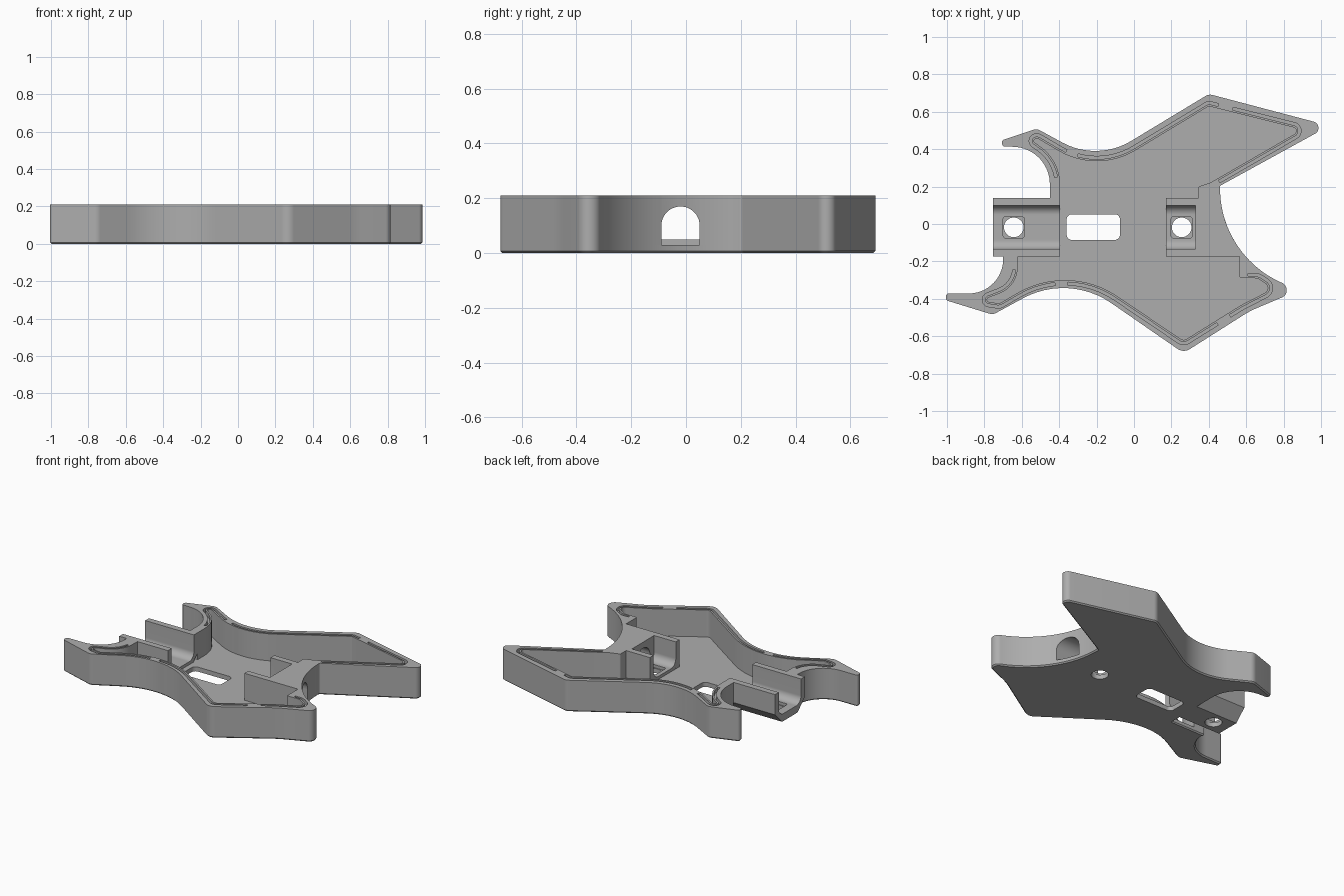
import bpy, bmesh, math
from mathutils import Vector

if "Cube" in bpy.data.objects:
    bpy.data.objects.remove(bpy.data.objects["Cube"])

TOP, FLOOR, CHANNEL_Z, MID_Y = 0.21, 0.03, 0.05, -0.018

grey = bpy.data.materials.new("plain_grey")
grey.use_nodes = True
grey.diffuse_color = (0.42, 0.42, 0.42, 1)
grey.node_tree.nodes["Principled BSDF"].inputs["Base Color"].default_value = (0.42, 0.42, 0.42, 1)
parts = []


def rounded(corners):
    """Closed outline from (x, y, radius) corners, each replaced by a tangent arc."""
    out, n = [], len(corners)
    for i, (x, y, r) in enumerate(corners):
        p = Vector((x, y))
        a = Vector(corners[i - 1][:2]) - p
        b = Vector(corners[(i + 1) % n][:2]) - p
        if r == 0:
            out.append(p)
            continue
        half = a.angle(b) / 2
        t = min(r / math.tan(half), 0.98 * min(a.length, b.length))
        a, b = a.normalized(), b.normalized()
        centre = p + (a + b).normalized() * t / math.cos(half)
        start, end = p + a * t - centre, p + b * t - centre
        sweep = math.pi - 2 * half
        steps = max(4, round(sweep / 0.09))
        for k in range(steps + 1):
            f = k / steps
            v = start * math.sin((1 - f) * sweep) + end * math.sin(f * sweep)
            out.append(centre + v / math.sin(sweep))
    return out


def box(x0, x1, y0, y1, r=0):
    return rounded([(x0, y0, r), (x0, y1, r), (x1, y1, r), (x1, y0, r)])


def offset(points, distance, closed):
    """Shift a clockwise path outward."""
    out, n = [], len(points)
    for i, p in enumerate(points):
        ahead = points[(i + 1) % n] if closed else points[min(i + 1, n - 1)]
        behind = points[i - 1] if closed else points[max(i - 1, 0)]
        d = (ahead - behind).normalized()
        out.append(p + Vector((-d.y, d.x)) * distance)
    return out


def skin(bm, levels):
    """Walls through a stack of (height, outline) levels; gives the end rings."""
    rings = [[bm.verts.new((p[0], p[1], z)) for p in pts] for z, pts in levels]
    for lower, upper in zip(rings, rings[1:]):
        for i in range(len(lower)):
            bm.faces.new((lower[i - 1], lower[i], upper[i], upper[i - 1]))
    return rings[0], rings[-1]


def cap(bm, rings):
    edges = [bm.edges.get((r[i - 1], r[i])) for r in rings for i in range(len(r))]
    bmesh.ops.triangle_fill(bm, edges=edges, use_beauty=True)


def solid(name, outer, low, high, holes=(), hole_low=None, chamfer=0, along_x=False):
    """Extruded outline with through holes, or pockets when hole_low is given."""
    bm = bmesh.new()
    levels = [(low, outer), (high, outer)]
    if chamfer:
        levels = [(low, offset(outer, -chamfer, True)), (low + chamfer, outer), (high, outer)]
    bottom, top = skin(bm, levels)
    start = low if hole_low is None else hole_low
    ends = [skin(bm, [(start, h), (high, h)]) for h in holes]
    cap(bm, [top] + [e[1] for e in ends])
    if hole_low is None:
        cap(bm, [bottom] + [e[0] for e in ends])
    else:
        cap(bm, [bottom])
        for e in ends:
            cap(bm, [e[0]])
    if along_x:
        for v in bm.verts:
            v.co = (v.co.z, v.co.x, v.co.y)
    bmesh.ops.recalc_face_normals(bm, faces=bm.faces)
    mesh = bpy.data.meshes.new(name)
    bm.to_mesh(mesh)
    bm.free()
    mesh.materials.append(grey)
    obj = bpy.data.objects.new(name, mesh)
    bpy.context.collection.objects.link(obj)
    parts.append(obj)
    return obj


# Concave right-hand edge, a circular arc
ARC_X, ARC_Y, ARC_R = 1.01, .19, .55


def edge_x(y):
    return ARC_X - math.sqrt(ARC_R ** 2 - (y - ARC_Y) ** 2)


def arc(a, b, steps):
    angles = [math.radians(a + (b - a) * k / steps) for k in range(steps + 1)]
    return [(ARC_X - ARC_R * math.cos(t), ARC_Y - ARC_R * math.sin(t), 0) for t in angles]


arc_top, arc_mid, arc_low = arc(0, 14.75, 5), arc(14.75, 30.6, 5), arc(30.6, 64.8, 10)

# Corner lists of the outer edge and the cavity edge, clockwise
upper_outer = [
    (-.45, .139, 0), (-.45, .405, .2), (-.70, .415, .012), (-.715, .445, .02),
    (-.52, .51, .05), (-.197, .334, .37), (.40, .695, .05), (1.045, .525, .035),
    (.458, .203, .012)]
lower_outer = [
    (.883, -.354, .043), (.62, -.465, .5), (.265, -.69, .06), (-.35, -.265, .45),
    (-.755, -.485, .05), (-1.005, -.408, .014), (-1.005, -.372, .014),
    (-.69, -.37, .19), (-.70, -.175, 0)]
upper_inner = [
    (-.395, .139, 0), (-.395, .34, .25), (-.555, .452, .012), (-.515, .457, .02),
    (-.197, .27, .4), (.40, .63, .02), (.90, .505, .02), (.41, .222, .03),
    (.345, .2, .01), (.345, .139, 0), (.17, .139, 0)]
lower_inner = [
    (.17, -.175, 0), (.565, -.175, 0), (.565, -.29, .01), (.66, -.29, .05),
    (.745, -.345, .03), (.57, -.435, .4), (.265, -.625, .03), (-.35, -.21, .5),
    (-.72, -.425, .03), (-.82, -.41, .012), (-.625, -.335, .15), (-.62, -.175, 0)]


# Broken groove in the rim, following the cavity edge
gaps = [Vector(g) for g in ((-.34, .36), (.48, .61), (.47, -.50), (-.39, -.30))]


def has_groove(p):
    beside_notch = .5 < p.x < .6 and p.y > -.3
    return ((p.y > .235 or p.y < -.24 and not beside_notch)
            and all((p - g).length > .03 for g in gaps))


def grooves(corners):
    edge = rounded(corners)
    runs = [[]]
    for p, q in zip(edge, edge[1:]):
        steps = max(1, round((q - p).length / .02))
        for k in range(steps):
            point = p.lerp(q, k / steps)
            if has_groove(point):
                runs[-1].append(point)
            elif runs[-1]:
                runs.append([])
    return [offset(r, .011, False) + offset(r, .026, False)[::-1] for r in runs if len(r) > 3]


# Floor plate with the long slot and one screw hole
def screw_hole(x):
    return box(x - .052, x + .052, MID_Y - .052, MID_Y + .052, .051)


floor_outline = rounded(upper_outer + arc_top + arc_mid[1:-1] + arc_low + lower_outer
                        + [(-.45, -.175, 0)])
slot = box(-.36, -.075, -.085, .052, .028)
solid("floor_plate", floor_outline, 0, FLOOR, [slot, screw_hole(.255)], chamfer=.008)

# Two grooved side walls
upper_wall = (upper_outer + arc_top + [(.33, .05, 0), (.33, .099, 0), (.17, .099, 0)]
              + upper_inner[::-1])
lower_wall = (arc_low + lower_outer + lower_inner[::-1]
              + [(.17, -.135, 0), (.33, -.135, 0), (.33, -.09, 0)])
for name, wall, inner in (("back_wall", upper_wall, upper_inner),
                          ("front_wall", lower_wall, lower_inner)):
    solid(name, rounded(wall), FLOOR, TOP, grooves(inner), hole_low=TOP - .025)

# Arched bridge over the tunnel, trimmed to the concave edge
angles = [math.pi * k / 20 for k in range(21)]
vault = [(-.02 - .07 * math.cos(a), .10 + .07 * math.sin(a)) for a in angles]
bridge = solid("tunnel_bridge", vault + [(y, TOP) for y, z in reversed(vault)],
               .33, .5, along_x=True)
for v in bridge.data.vertices:
    if v.co.x > .4:
        v.co.x = edge_x(v.co.y)

# Round-bottomed channels: mirrored rails and a middle strip with a square recess
rail = [Vector(p) for p in ((-.175, TOP), (-.175, .075), (-.10, 0), (-.076, 0))]
rail += rounded([(-.076, CHANNEL_Z, 0), (-.135, CHANNEL_Z, .049), (-.135, TOP, 0)])
mirrored_rail = [Vector((2 * MID_Y - p.x, p.y)) for p in rail]
for side, x0, x1, hole_x in (("left_end", -.755, -.395, -.643), ("right_end", .17, .33, .255)):
    solid(side + "_front_rail", rail, x0, x1, along_x=True)
    solid(side + "_back_rail", mirrored_rail, x0, x1, along_x=True)
    strip = box(x0, x1, -.076, .04)
    recess = box(hole_x - .057, hole_x + .057, MID_Y - .057, MID_Y + .057, .015)
    solid(side + "_recess_strip", strip, FLOOR, CHANNEL_Z, [recess])
solid("channel_base", box(-.755, -.395, -.076, .04), 0, FLOOR, [screw_hole(-.643)])

# Smooth curved walls, crisp edges
bpy.ops.object.select_all(action='DESELECT')
for obj in parts:
    obj.select_set(True)
bpy.context.view_layer.objects.active = parts[0]
bpy.ops.object.shade_smooth_by_angle(angle=math.radians(30))
